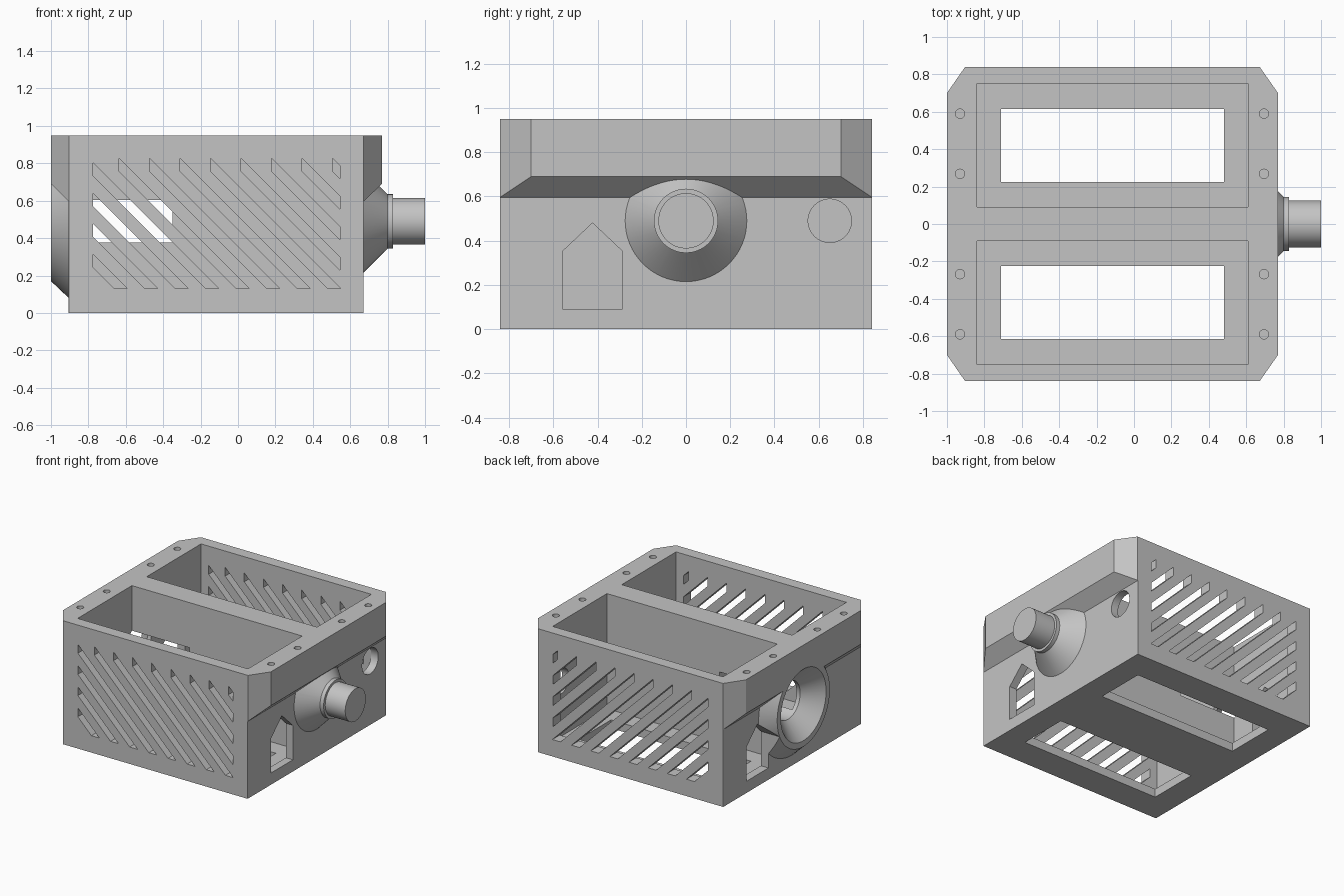
import bpy, bmesh, math

if "Cube" in bpy.data.objects:
    bpy.data.objects.remove(bpy.data.objects["Cube"])

grey = bpy.data.materials.new("light_grey")
grey.diffuse_color = (0.55, 0.55, 0.55, 1)
grey.use_nodes = True
grey.node_tree.nodes["Principled BSDF"].inputs["Base Color"].default_value = grey.diffuse_color


def finish(name, bm):
    bmesh.ops.recalc_face_normals(bm, faces=bm.faces)
    mesh = bpy.data.meshes.new(name)
    bm.to_mesh(mesh)
    bm.free()
    mesh.materials.append(grey)
    ob = bpy.data.objects.new(name, mesh)
    bpy.context.collection.objects.link(ob)
    return ob


def prisms(name, axis, items):
    """Extrude 2D outlines along an axis; items = [(outline, start, end)]."""
    place = {'x': lambda p, t: (t, p[0], p[1]),
             'y': lambda p, t: (p[0], t, p[1]),
             'z': lambda p, t: (p[0], p[1], t)}[axis]
    bm = bmesh.new()
    for pts, a, b in items:
        lo = [bm.verts.new(place(p, a)) for p in pts]
        hi = [bm.verts.new(place(p, b)) for p in pts]
        bm.faces.new(lo)
        bm.faces.new(hi)
        for i in range(len(pts)):
            j = (i + 1) % len(pts)
            bm.faces.new((lo[i], lo[j], hi[j], hi[i]))
    return finish(name, bm)


def lathe(name, profile, zc, n=64):
    """Solid of revolution about the x direction at height zc."""
    bm = bmesh.new()
    rings = [[bm.verts.new((x, r * math.cos(2 * math.pi * i / n),
                            zc + r * math.sin(2 * math.pi * i / n)))
              for i in range(n)] for x, r in profile]
    bm.faces.new(rings[0])
    bm.faces.new(rings[-1])
    for a, b in zip(rings, rings[1:]):
        for i in range(n):
            j = (i + 1) % n
            bm.faces.new((a[i], a[j], b[j], b[i]))
    return finish(name, bm)


def rect(x0, x1, y0, y1):
    return [(x0, y0), (x1, y0), (x1, y1), (x0, y1)]


def circle(cx, cy, r, n=32):
    return [(cx + r * math.cos(2 * math.pi * i / n),
             cy + r * math.sin(2 * math.pi * i / n)) for i in range(n)]


def combine(target, other, operation):
    mod = target.modifiers.new(other.name, 'BOOLEAN')
    mod.operation = operation
    mod.solver = 'EXACT'
    mod.object = other
    bpy.context.view_layer.objects.active = target
    bpy.ops.object.modifier_apply(modifier=mod.name)
    bpy.data.objects.remove(other)


# Housing: box with an overhanging rim at both ends, rim corners cut off
body = prisms("housing", 'y', [([
    (-0.905, 0), (0.67, 0), (0.67, 0.595), (0.77, 0.69), (0.77, 0.95),
    (-1, 0.95), (-1, 0.69), (-0.905, 0.595)], -1, 1)])
plan = prisms("plan", 'z', [([
    (-0.903, -0.84), (0.672, -0.84), (0.77, -0.70), (0.77, 0.70),
    (0.672, 0.84), (-0.903, 0.84), (-1, 0.70), (-1, -0.70)], -1, 2)])
combine(body, plan, 'INTERSECT')

# Plug on the right, socket boss on the left
ZC = 0.49
combine(body, lathe("plug", [(0.64, 0.275), (0.67, 0.275), (0.80, 0.145),
                             (0.83, 0.145), (0.83, 0.125), (1, 0.125)], ZC), 'UNION')
combine(body, lathe("socket_boss", [(-0.88, 0.41), (-0.905, 0.41), (-1, 0.32)], ZC), 'UNION')

# Two open wells, each with a smaller opening in its floor
combine(body, prisms("wells", 'z', [
    (rect(-0.84, 0.61, y, y + 0.66), 0.065, 1.2) for y in (-0.75, 0.09)]), 'DIFFERENCE')
combine(body, prisms("floor_openings", 'z', [
    (rect(-0.71, 0.48, y, y + 0.39), -0.1, 0.2) for y in (-0.615, 0.225)]), 'DIFFERENCE')

# Conical socket with a bore running into the middle wall
combine(body, lathe("socket", [(-1.05, 0.325), (-0.87, 0.145), (-0.35, 0.145)], ZC), 'DIFFERENCE')

# Diagonal vents through the front and back walls
X0, X1, Z0, Z1, H = -0.775, 0.545, 0.13, 0.825, 0.068
vents = []
for k in range(-4, 8):
    c = 0.19 + 0.163 * k
    left = max(X0, c - Z1)
    if c - Z0 < X1 + 0.02:
        end = [(c - Z0, Z0), (c - Z0 - H, Z0)]
    else:
        end = [(X1, c - X1), (X1, c - X1 - H)]
    outline = [(left, c - left)] + end + [(left, c - left - H)]
    vents += [(outline, -0.95, -0.70), (outline, 0.70, 0.95)]
combine(body, prisms("vents", 'y', vents), 'DIFFERENCE')

# Pointed doorways on opposite corners and a round port on the right
door = [(-0.555, 0.09), (-0.29, 0.09), (-0.29, 0.355), (-0.4225, 0.48), (-0.555, 0.355)]
combine(body, prisms("side_openings", 'x', [
    (door, 0.57, 0.75),
    ([(-y, z) for y, z in door], -1.1, -0.80),
    (circle(0.65, 0.49, 0.098, 48), 0.57, 0.85)]), 'DIFFERENCE')

# Screw holes in the rim
combine(body, prisms("screw_holes", 'z', [
    (circle(x, y, 0.025, 24), 0.78, 1.1)
    for x in (-0.93, 0.695) for y in (-0.59, -0.268, 0.268, 0.59)]), 'DIFFERENCE')

bpy.ops.object.select_all(action='DESELECT')
body.select_set(True)
bpy.context.view_layer.objects.active = body
bpy.ops.object.shade_smooth_by_angle(angle=math.radians(25))
